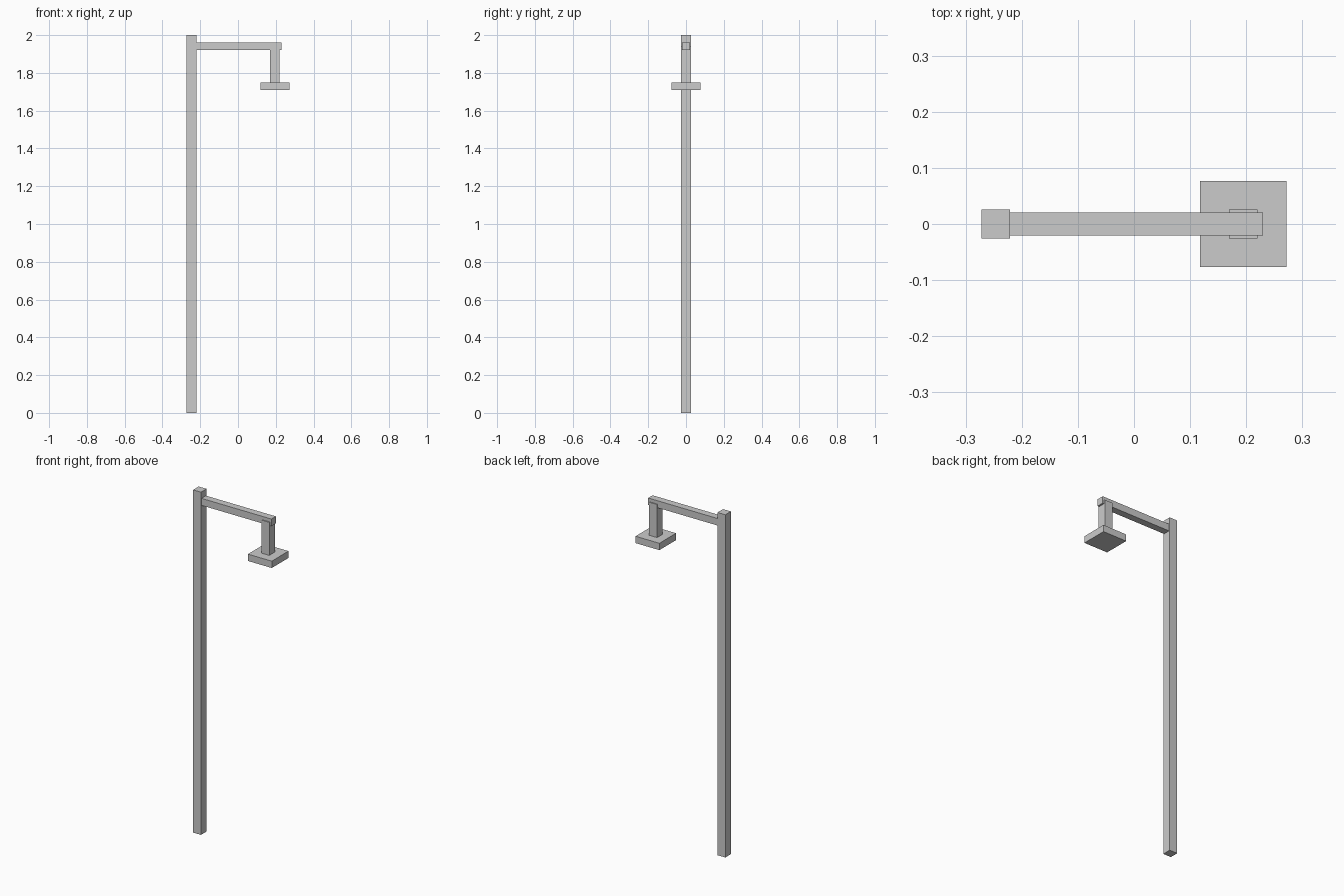
import bpy

if "Cube" in bpy.data.objects:
    bpy.data.objects.remove(bpy.data.objects["Cube"])


def box(name, x, y, z):
    """Box from x range, half depth y, and z range."""
    bpy.ops.mesh.primitive_cube_add(
        size=1, location=((x[0] + x[1]) / 2, 0, (z[0] + z[1]) / 2))
    ob = bpy.context.object
    ob.name = name
    ob.scale = (x[1] - x[0], 2 * y, z[1] - z[0])
    bpy.ops.object.transform_apply(location=False, rotation=False, scale=True)
    return ob


# Upright post
box("post", (-0.272, -0.221), 0.0257, (0, 2))
# Horizontal arm, rooted inside the post
box("arm", (-0.247, 0.23), 0.0205, (1.921, 1.962))
# Short drop piece, its top ending halfway up the arm
box("lamp_stem", (0.169, 0.22), 0.0257, (1.73, 1.942))
# Square lamp head
box("lamp_head", (0.118, 0.272), 0.077, (1.709, 1.749))
